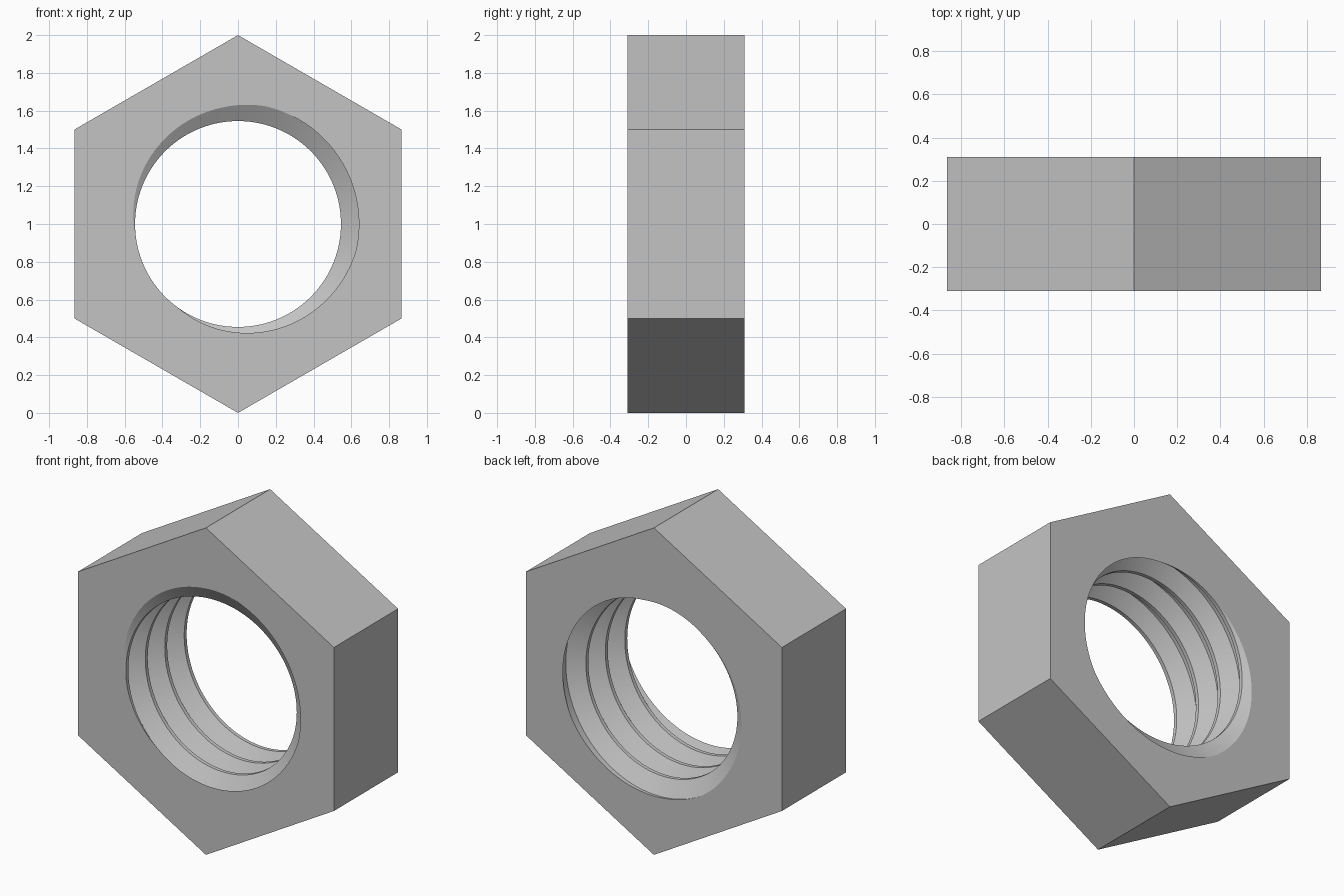
import bpy, bmesh, math

cube = bpy.data.objects.get("Cube")
if cube:
    bpy.data.objects.remove(cube, do_unlink=True)

HALF = 0.31                      # half thickness
PITCH = 0.188                    # one thread turn
MINOR, MAJOR = 0.545, 0.64       # crest and root radii
COLUMNS = 180
PHASE = math.radians(212) / math.tau   # crest position on the front face
# Thread profile over one turn: (fraction of pitch, radius)
PROFILE = [(-1 / 16, MINOR), (1 / 16, MINOR), (3 / 8, MAJOR), (5 / 8, MAJOR)]


def thread_radius(y, turn):
    """Radius of the right-handed thread at depth y and angle turn (0..1)."""
    u = ((y + HALF) / PITCH + turn - PHASE) % 1.0
    d = min(u, 1.0 - u)          # distance from the crest centre
    t = min(max((d - 1 / 16) / (5 / 16), 0.0), 1.0)
    return MINOR + (MAJOR - MINOR) * t


def hex_radius(angle):
    """Distance to the hexagon outline, corners pointing up and down."""
    off = angle % (math.pi / 3) - math.pi / 6
    # corners sit at 30, 90, 150... degrees, flats at 0, 60, 120...
    off = (angle + math.pi / 6) % (math.pi / 3) - math.pi / 6
    return math.cos(math.pi / 6) / math.cos(off)


bm = bmesh.new()


def vert(radius, angle, y):
    return bm.verts.new((radius * math.cos(angle), y, 1 + radius * math.sin(angle)))


def column_points(turn):
    """Thread profile points at one angle, trimmed to the nut's faces."""
    points = []
    for k in range(-2, 7):
        for frac, radius in PROFILE:
            y = -HALF + PITCH * (k + frac + PHASE - turn)
            if abs(y) > HALF:
                y = math.copysign(HALF, y)
                radius = thread_radius(y, turn)
            points.append((radius, y))
    return points


# Each column runs along the bore; the last one closes the full turn
columns, outer = [], []
for i in range(COLUMNS + 1):
    turn = i / COLUMNS
    angle = turn * math.tau
    columns.append([vert(r, angle, y) for r, y in column_points(turn)])
    outer.append([vert(hex_radius(angle), angle, y) for y in (-HALF, HALF)])

for i in range(COLUMNS):
    a, b = columns[i], columns[i + 1]
    oa, ob = outer[i], outer[i + 1]
    # Threaded bore
    for j in range(len(a) - 1):
        bm.faces.new((a[j], a[j + 1], b[j + 1], b[j]))
    # Front face, back face and outer flat
    bm.faces.new((oa[0], a[0], b[0], ob[0]))
    bm.faces.new((a[-1], oa[1], ob[1], b[-1]))
    bm.faces.new((oa[1], oa[0], ob[0], ob[1]))

bmesh.ops.remove_doubles(bm, verts=bm.verts[:], dist=0.00005)
bmesh.ops.recalc_face_normals(bm, faces=bm.faces[:])

mesh = bpy.data.meshes.new("hex_nut")
bm.to_mesh(mesh)
bm.free()
nut = bpy.data.objects.new("hex_nut", mesh)
bpy.context.collection.objects.link(nut)

# Plain grey metal
grey = bpy.data.materials.new("grey_metal")
grey.use_nodes = True
colour = (0.55, 0.55, 0.55, 1)
grey.diffuse_color = colour
grey.node_tree.nodes["Principled BSDF"].inputs["Base Color"].default_value = colour
mesh.materials.append(grey)

# Smooth thread, crisp edges
bpy.ops.object.select_all(action='DESELECT')
nut.select_set(True)
bpy.context.view_layer.objects.active = nut
bpy.ops.object.shade_smooth_by_angle(angle=math.radians(25))
